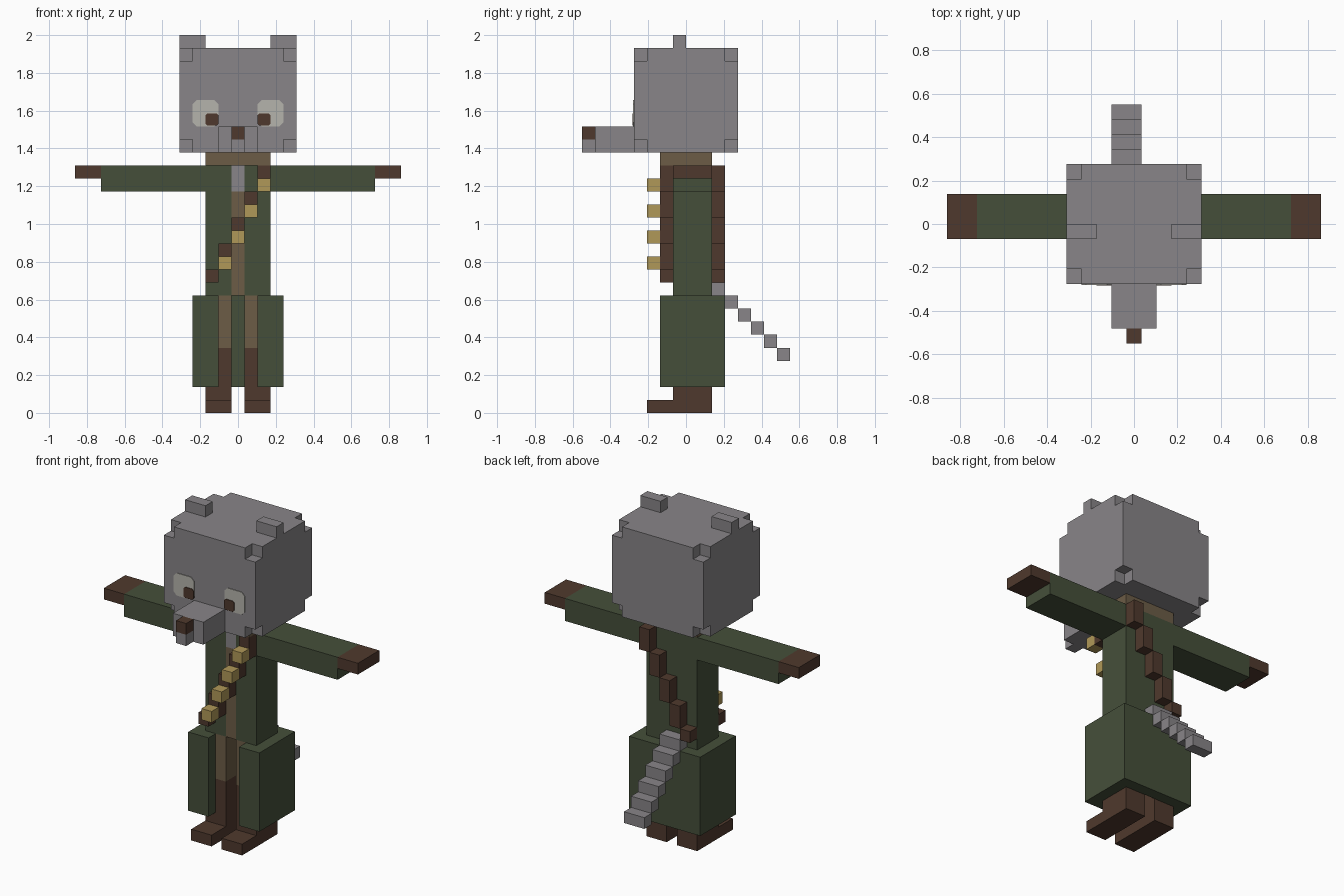
import bpy, bmesh

if "Cube" in bpy.data.objects:
    bpy.data.objects.remove(bpy.data.objects["Cube"], do_unlink=True)

U = 2 / 29  # one block


def linear(c):
    c /= 255
    return c / 12.92 if c <= 0.04045 else ((c + 0.055) / 1.055) ** 2.4


def material(name, *rgb):
    color = [linear(c) for c in rgb] + [1]
    m = bpy.data.materials.new(name)
    m.use_nodes = True
    m.diffuse_color = color
    m.node_tree.nodes["Principled BSDF"].inputs["Base Color"].default_value = color
    return m


FUR = material("grey fur", 136, 133, 136)
GREEN = material("dark green cloth", 69, 79, 58)
TAN = material("tan cloth", 108, 92, 70)
BROWN = material("dark brown leather", 79, 57, 45)
GOLD = material("brass gold", 176, 152, 88)
EYE = material("pale eye", 181, 179, 172)


def rect(x0, x1, y0, y1):
    return [(x0, y0), (x1, y0), (x1, y1), (x0, y1)]


def chamfered(x0, x1, y0, y1, c):
    return [(x0 + c, y0), (x1 - c, y0), (x1, y0 + c), (x1, y1 - c),
            (x1 - c, y1), (x0 + c, y1), (x0, y1 - c), (x0, y0 + c)]


def part(name, mat, prisms, mirror=False, facing=False):
    """Extrude each (outline, start, end) along z, or along y if facing front."""
    bm = bmesh.new()
    for outline, a, b in prisms:
        def place(p, w):
            return [U * v for v in ((p[0], w, p[1]) if facing else (p[0], p[1], w))]
        low = [bm.verts.new(place(p, a)) for p in outline]
        high = [bm.verts.new(place(p, b)) for p in outline]
        bm.faces.new(low)
        bm.faces.new(high)
        n = len(outline)
        for i in range(n):
            j = (i + 1) % n
            bm.faces.new((low[i], low[j], high[j], high[i]))
    bmesh.ops.recalc_face_normals(bm, faces=bm.faces[:])
    mesh = bpy.data.meshes.new(name)
    bm.to_mesh(mesh)
    bm.free()
    mesh.materials.append(mat)
    ob = bpy.data.objects.new(name, mesh)
    bpy.context.collection.objects.link(ob)
    if mirror:
        mod = ob.modifiers.new("Mirror", 'MIRROR')
        mod.use_mirror_merge = False
    return ob


def box(x0, x1, y0, y1, z0, z1):
    return rect(x0, x1, y0, y1), z0, z1


# Head: a block with its eight corners notched
W, D = 4.5, 4
w, d = W - 1, D - 1
notched = [(-w, -D), (w, -D), (w, -d), (W, -d), (W, d), (w, d),
           (w, D), (-w, D), (-w, d), (-W, d), (-W, -d), (-w, -d)]
part("head", FUR, [(notched, 20, 21), (rect(-W, W, -D, D), 21, 27), (notched, 27, 28)])
part("ears", FUR, [box(2.5, 4.5, -1, 0, 28, 29)], mirror=True)
part("snout", FUR, [box(-1.5, 1.5, -7, -4, 20, 22), box(-.5, .5, -8, -7, 20, 21)])
part("nose", BROWN, [box(-.5, .5, -8, -7, 21, 22)])

# Eyes as thin plates
part("eye_patches", EYE, [(chamfered(1.5, 3.5, 22, 24, .3), -4.06, -4)],
     mirror=True, facing=True)
part("pupils", BROWN, [(chamfered(1.5, 2.5, 22.05, 23, .15), -4.12, -4)],
     mirror=True, facing=True)

# Torso: coat open along the front, shirt and chest filling the gap
part("neck", TAN, [box(-2.5, 2.5, -2, 2, 19, 20)])
coat = [(-2.5, -1), (-.5, -1), (-.5, 0), (.5, 0), (.5, -1), (2.5, -1), (2.5, 2), (-2.5, 2)]
part("coat", GREEN, [(coat, 9, 19)])
part("shirt", TAN, [box(-.5, .5, -1, 0, 9, 17)])
part("chest_fur", FUR, [box(-.5, .5, -1, 0, 17, 19)])

# Arms
part("sleeves", GREEN, [box(2.5, 10.5, -1, 2, 17, 19)], mirror=True)
part("hands", BROWN, [box(10.5, 12.5, -1, 2, 18, 19)], mirror=True)

# Coat skirt wrapping the legs, open at the front
skirt = [(-3.5, -2), (-1.5, -2), (-1.5, -1), (-2.5, -1), (-2.5, 2), (2.5, 2),
         (2.5, -1), (1.5, -1), (1.5, -2), (3.5, -2), (3.5, 3), (-3.5, 3)]
part("coat_skirt", GREEN, [(skirt, 2, 9)])

# Legs
part("trousers", TAN, [box(.5, 2.5, -1, 2, 5, 9)], mirror=True)
part("boots", BROWN, [box(.5, 2.5, -1, 2, 1, 5), box(.5, 2.5, -3, 2, 0, 1)], mirror=True)

# Diagonal strap, stepping down across chest and back, with brass rounds
for side, y in (("front", -2), ("back", 2)):
    part("strap_" + side, BROWN,
         [box(1.5 - i, 2.5 - i, y, y + 1, max(10, 17 - 2 * i), 19 - 2 * i) for i in range(5)])
part("brass_rounds", GOLD,
     [box(1.5 - i, 2.5 - i, -3, -2, 17 - 2 * i, 18 - 2 * i) for i in range(4)])

# Stepped tail
part("tail", FUR, [box(-1.5, .5, 2 + i, 3 + i, 9 - i, 10 - i) for i in range(6)])
